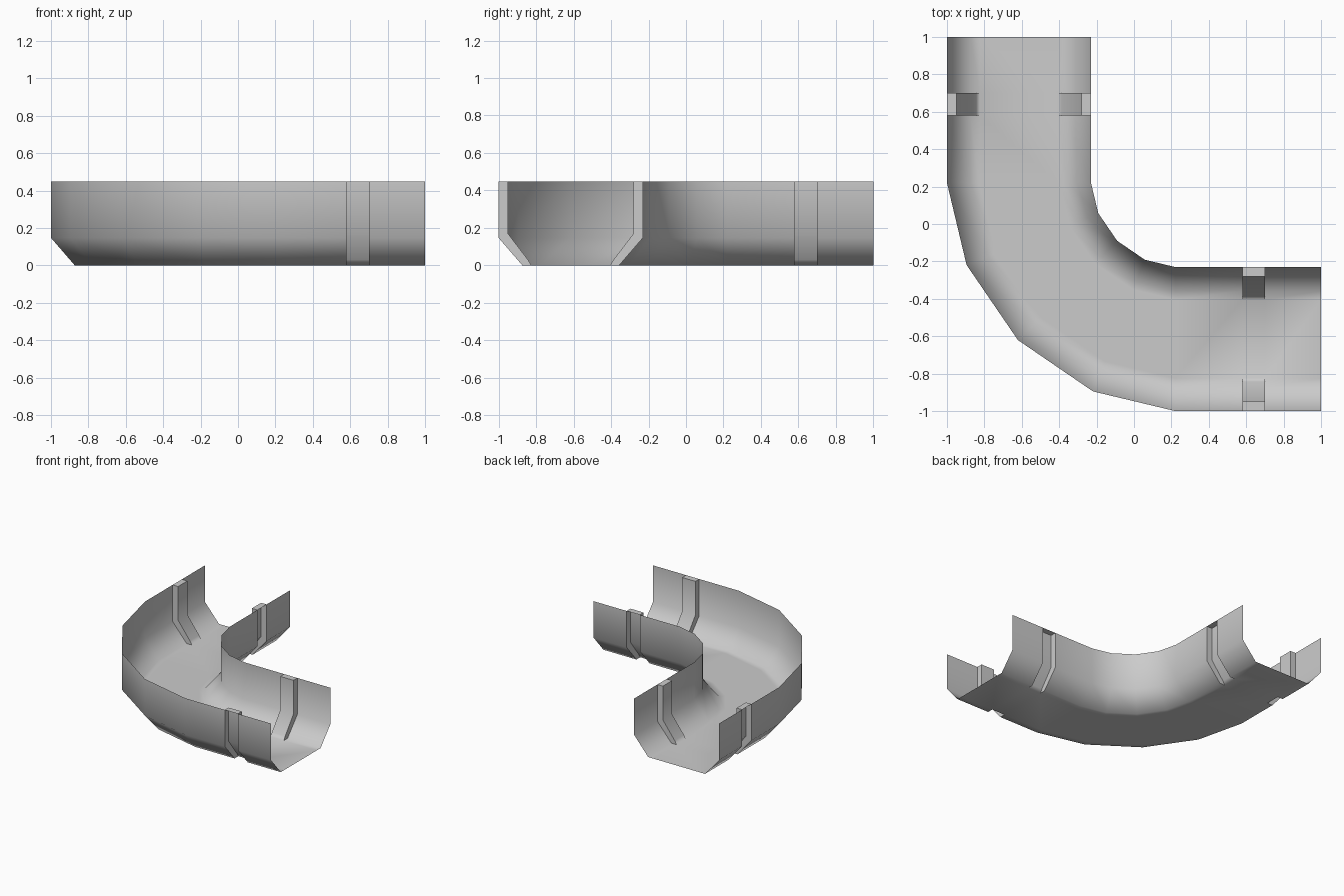
import bpy, bmesh, math

if "Cube" in bpy.data.objects:
    bpy.data.objects.remove(bpy.data.objects["Cube"])

H = 0.447          # channel height
C = 0.22           # centre of the bend in x and y
MID = -0.615       # channel centre line on the straight legs

# Half profiles as (distance from centre line, height), wall top to floor
WALL = [(0.385, H), (0.385, 0.147), (0.258, 0), (0.21, 0)]
CLIP = [(0.335, H), (0.335, 0.17), (0.228, 0.03), (0.21, 0)]


def full(half):
    return [(MID - d, z) for d, z in half] + [(MID + d, z) for d, z in reversed(half)]


def leg(t):        # left leg, at y = t
    return lambda p, z: (p, t, z)


def leg2(t):       # front leg, at x = t
    return lambda p, z: (t, p, z)


def arc(u, v):     # bend station, slightly flattened from a true circle
    return lambda p, z: (C - (C - p) * u, C - (C - p) * v, z)


stations = [leg(1), leg(0.70), leg(0.58), leg(C),
            arc(0.914, 0.36), arc(0.689, 0.689), arc(0.36, 0.914),
            leg2(C), leg2(0.58), leg2(0.70), leg2(1)]
GROOVED = {1, 8}   # spans that carry the recessed clip grooves

bm = bmesh.new()
rows = [[bm.verts.new(s(*q)) for q in full(WALL)] for s in stations]

for i in range(len(stations) - 1):
    a, b = rows[i], rows[i + 1]
    ga, gb = a, b
    if i in GROOVED:
        # Recessed profile shares the floor vertices with the main channel
        ga, gb = ([r[k] if k in (3, 4) else bm.verts.new(s(*q))
                   for k, q in enumerate(full(CLIP))]
                  for r, s in ((a, stations[i]), (b, stations[i + 1])))
        for order in ((0, 1, 2, 3), (7, 6, 5, 4)):
            for m, g in ((a, ga), (b, gb)):      # groove sides
                for k, n in zip(order[:2], order[1:3]):
                    bm.faces.new((m[k], m[n], g[n], g[k]))
                bm.faces.new((m[order[2]], m[order[3]], g[order[2]]))
            k = order[0]                          # groove cap
            bm.faces.new((a[k], b[k], gb[k], ga[k]))
    for k in range(7):
        bm.faces.new((ga[k], ga[k + 1], gb[k + 1], gb[k]))

bmesh.ops.recalc_face_normals(bm, faces=bm.faces)
floor = max(bm.faces, key=lambda f: f.calc_area() if abs(f.normal.z) > 0.9 else 0)
if floor.normal.z < 0:
    bmesh.ops.reverse_faces(bm, faces=bm.faces)

mesh = bpy.data.meshes.new("channel_bend")
bm.to_mesh(mesh)
bm.free()
obj = bpy.data.objects.new("channel_bend", mesh)
bpy.context.collection.objects.link(obj)
bpy.context.view_layer.objects.active = obj
obj.select_set(True)
bpy.ops.object.shade_smooth_by_angle(angle=math.radians(60))
